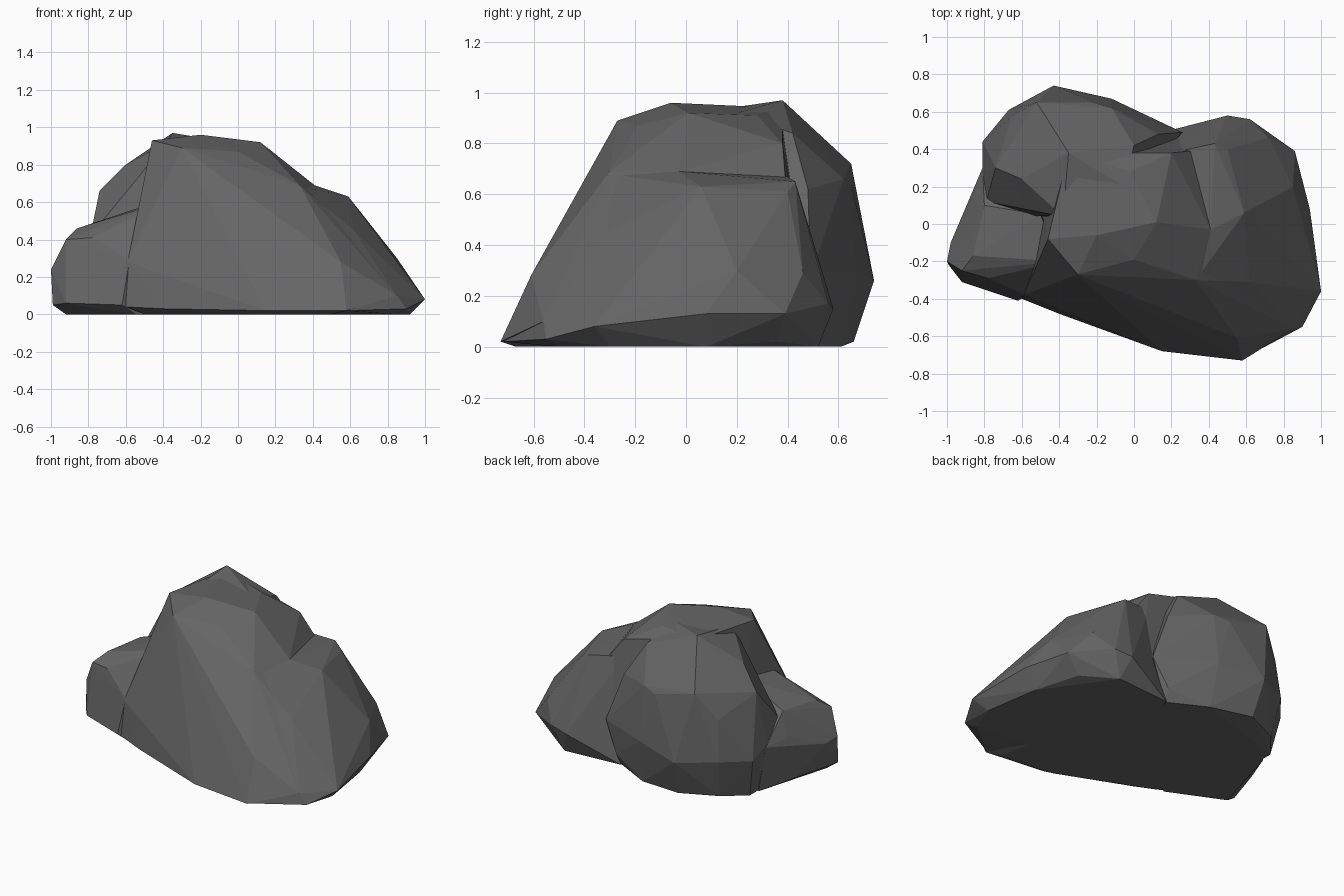
import bpy
import bmesh

cube = bpy.data.objects.get("Cube")
if cube:
    bpy.data.objects.remove(cube, do_unlink=True)

# Single dark stone colour
stone = bpy.data.materials.new("dark_grey_stone")
stone.use_nodes = True
shade = (0.13, 0.13, 0.13, 1)
stone.diffuse_color = shade
stone.node_tree.nodes["Principled BSDF"].inputs["Base Color"].default_value = shade


def boulder(name, corners):
    """Faceted convex lump around its corner points, given in hundredths."""
    bm = bmesh.new()
    for corner in corners:
        bm.verts.new([value / 100 for value in corner])
    hull = bmesh.ops.convex_hull(bm, input=bm.verts)
    inside = {v for v in hull["geom_interior"] if isinstance(v, bmesh.types.BMVert)}
    bmesh.ops.delete(bm, geom=list(inside), context="VERTS")
    bmesh.ops.recalc_face_normals(bm, faces=bm.faces)
    mesh = bpy.data.meshes.new(name)
    bm.to_mesh(mesh)
    bm.free()
    mesh.materials.append(stone)
    lump = bpy.data.objects.new(name, mesh)
    bpy.context.collection.objects.link(lump)
    return lump


# Main mass: crest and sloping front slab
rock = boulder("rock", [
    # crest
    (-46, -8, 93), (-30, -27, 89), (-20, -6, 96), (0, -19, 87), (12, 1, 92),
    (-35, 38, 94), (-2, 28, 91), (20, 38, 80),
    # slope towards the flank
    (33, -30, 69), (41, -3, 69), (30, 39, 67), (62, -31, 44),
    # front foot
    (55, -61, 28), (85, -56, 10), (58, -73, 2), (15, -68, 2), (-40, -48, 3),
    (-59, -38, 28), (-60, -40, 4), (50, -67, 0), (10, -63, 0), (-50, -38, 0),
    # rear foot
    (40, 50, 5), (30, 48, 0), (-50, 30, 0),
])

# Flank beyond the terrace break
flank = boulder("flank", [
    (33, -30, 68), (41, -3, 69), (62, -31, 45), (59, 6, 63), (50, 40, 61),
    (43, 43, 65), (20, 38, 68), (0, 0, 66), (85, 20, 30), (72, 46, 29),
    (55, -61, 27), (100, -36, 8), (90, -55, 3), (85, -56, 10), (94, 8, 13),
    (86, 39, 13), (62, 56, 17), (50, 58, 15), (27, 49, 12), (58, -72, 2),
    (84, -50, 0), (92, -30, 0), (86, 8, 0), (75, 36, 2), (55, 52, 0),
    (15, 49, 0), (0, -40, 0),
])

# Rounded lobe at the rear
rear_lobe = boulder("rear_lobe", [
    (-38, 4, 92), (-35, 38, 97), (-60, 24, 80), (-74, 30, 66), (-65, 58, 55),
    (-52, 65, 72), (-22, 65, 64), (-12, 62, 66), (0, 42, 84), (-5, 20, 92),
    (-43, 74, 26), (-67, 61, 28), (-81, 44, 26), (-81, 28, 32), (-79, 12, 42),
    (-12, 67, 30), (10, 54, 45), (13, 48, 62), (26, 49, 28), (16, 52, 8),
    (-40, 66, 2), (-64, 55, 2), (-76, 40, 0), (-76, 5, 0), (-10, 61, 0),
    (15, 48, 0), (-20, 0, 0),
])

# Low shoulder on the side, below the crease
low_shoulder = boulder("low_shoulder", [
    (-100, -20, 24), (-98, -10, 22), (-99, -22, 5), (-92, -31, 6), (-92, -25, 40),
    (-86, -17, 46), (-78, -29, 41), (-60, -24, 47), (-58, -38, 29), (-62, -41, 5),
    (-86, 14, 32), (-81, 30, 30), (-80, 10, 47), (-50, 5, 58), (-88, 8, 3),
    (-92, -20, 0), (-77, 32, 0), (-55, -37, 0), (-30, -20, 0), (-40, -20, 60),
])

# Fuse the lumps into one stone
bpy.context.view_layer.objects.active = rock
for lump in (flank, rear_lobe, low_shoulder):
    fuse = rock.modifiers.new("fuse", "BOOLEAN")
    fuse.operation = "UNION"
    fuse.solver = "EXACT"
    fuse.object = lump
    bpy.ops.object.modifier_apply(modifier=fuse.name)
    bpy.data.objects.remove(lump, do_unlink=True)

# Keep every facet flat
for face in rock.data.polygons:
    face.use_smooth = False
